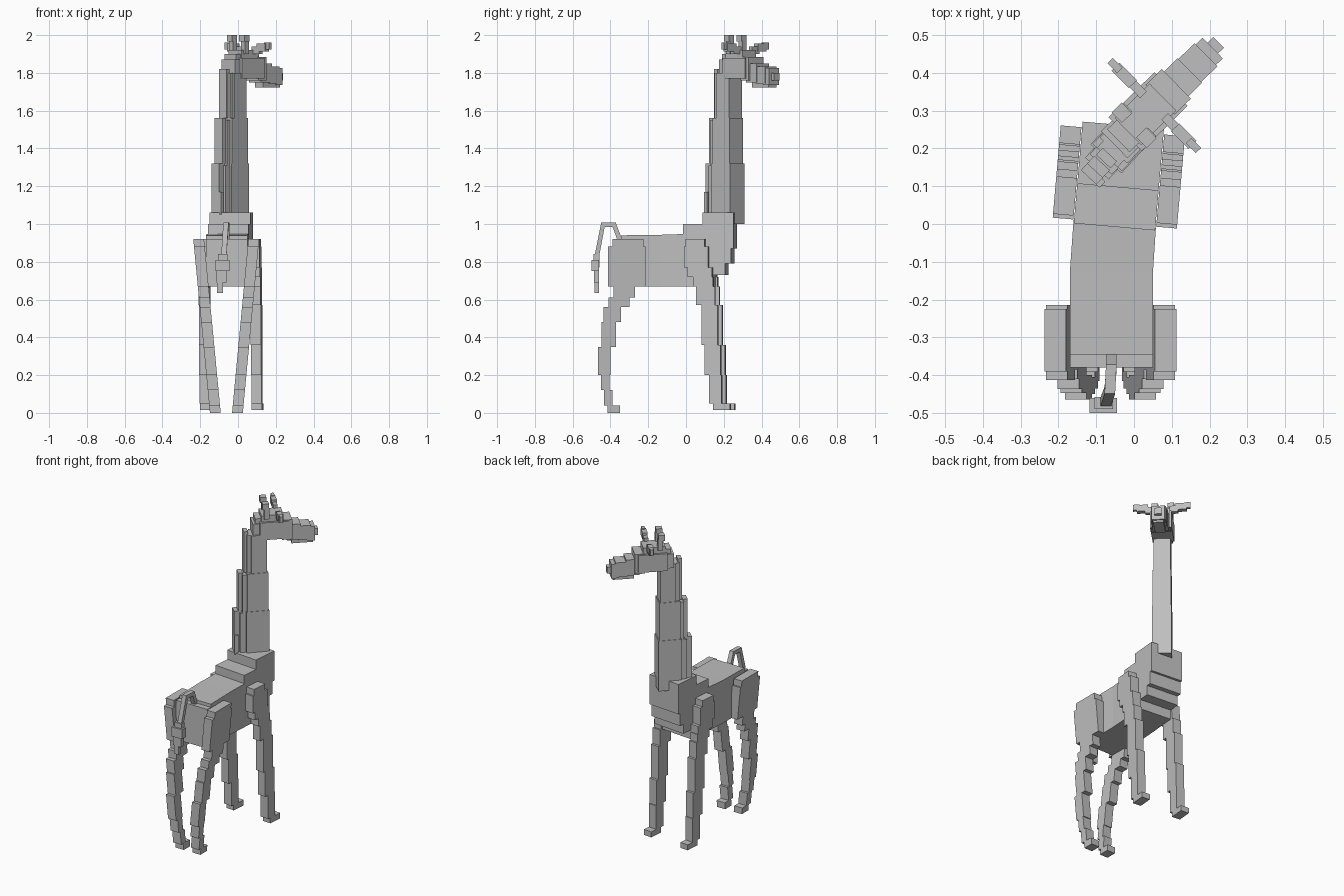
import bpy, bmesh, math
from mathutils import Matrix, Vector

grey = bpy.data.materials.new("light_grey")
grey.diffuse_color = (0.52, 0.52, 0.52, 1)


def frame(x, y, degrees):
    return Matrix.Translation((x, y, 0)) @ Matrix.Rotation(math.radians(degrees), 4, 'Z')


def finish(name, bm):
    bmesh.ops.recalc_face_normals(bm, faces=bm.faces[:])
    mesh = bpy.data.meshes.new(name)
    bm.to_mesh(mesh)
    bm.free()
    mesh.materials.append(grey)
    obj = bpy.data.objects.new(name, mesh)
    bpy.context.collection.objects.link(obj)
    return obj


def add_box(bm, b, m):
    """b = x0, x1, y0, y1, z0, z1 in the frame m"""
    size = Matrix.Diagonal((b[1] - b[0], b[3] - b[2], b[5] - b[4], 1))
    mid = Matrix.Translation(((b[0] + b[1]) / 2, (b[2] + b[3]) / 2, (b[4] + b[5]) / 2))
    bmesh.ops.create_cube(bm, size=1, matrix=m @ mid @ size)


def boxes(name, parts, m=Matrix()):
    bm = bmesh.new()
    for b in parts:
        add_box(bm, b, m)
    return finish(name, bm)


def sym(w, y0, y1, z0, z1):
    return (-w / 2, w / 2, y0, y1, z0, z1)


def loft(name, rings):
    bm = bmesh.new()
    loops = [[bm.verts.new(p) for p in r] for r in rings]
    for a, b in zip(loops, loops[1:]):
        for i in range(4):
            bm.faces.new((a[i], a[(i + 1) % 4], b[(i + 1) % 4], b[i]))
    bm.faces.new(loops[0])
    bm.faces.new(loops[-1])
    return finish(name, bm)


# Barrel of the body, bending slightly into the chest
def ring(xl, yl, xr, yr, top):
    return [(xl, yl, 0.67), (xr, yr, 0.67), (xr, yr, top), (xl, yl, top)]


loft("body", [ring(-0.17, -0.345, 0.05, -0.345, 0.94),
              ring(-0.17, -0.13, 0.05, -0.13, 0.943),
              ring(-0.16, 0.01, 0.058, -0.01, 0.947)])
boxes("rump", [(-0.17, 0.05, -0.38, -0.34, 0.67, 0.92)])

# Chest with stepped underside and withers
chest = frame(-0.04, 0.127, -5)
boxes("chest", [sym(0.216, -0.135, 0.02, 0.67, 1.0),
                sym(0.216, 0.02, 0.09, 0.73, 1.0),
                sym(0.216, 0.09, 0.12, 0.79, 1.0),
                sym(0.216, 0.12, 0.135, 0.87, 1.0),
                sym(0.216, -0.03, 0.135, 1.0, 1.06)], chest)

# Forelegs: y0, y1, z0, z1 per step
fore = [(-0.115, -0.015, 0.88, 0.92), (-0.125, 0.005, 0.77, 0.88),
        (-0.105, 0.025, 0.72, 0.77), (-0.075, 0.03, 0.67, 0.72),
        (-0.06, 0.04, 0.57, 0.67), (-0.03, 0.055, 0.36, 0.57),
        (-0.015, 0.07, 0.2, 0.36), (0.01, 0.075, 0.05, 0.2),
        (0.03, 0.12, 0.015, 0.05)]
for side, x in (("left", -0.1375), ("right", 0.1375)):
    boxes(side + "_foreleg", [(x - 0.0275, x + 0.0275, *s) for s in fore], chest)

# Hind legs lean inward towards the feet
hind = [(-0.39, -0.225, 0.88, 0.92), (-0.413, -0.215, 0.67, 0.88),
        (-0.385, -0.27, 0.61, 0.67), (-0.41, -0.30, 0.56, 0.61),
        (-0.437, -0.345, 0.48, 0.56), (-0.447, -0.37, 0.35, 0.48),
        (-0.465, -0.40, 0.2, 0.35), (-0.45, -0.405, 0.12, 0.2),
        (-0.435, -0.39, 0.04, 0.12), (-0.415, -0.35, 0.0, 0.04)]
for side, x, lean in (("left", -0.12, -0.096), ("right", -0.003, 0.094)):
    m = Matrix.Identity(4)
    m[0][2] = lean
    boxes(side + "_hind_leg", [(x - 0.0285, x + 0.0285, *s) for s in hind], m)

# Neck in three sections, turned towards the head
neck = frame(-0.03, 0.22, -43)
boxes("neck", [sym(0.112, -0.065, 0.070, 1.0, 1.32),
               sym(0.106, -0.060, 0.064, 1.32, 1.56),
               sym(0.100, -0.035, 0.058, 1.56, 1.80)], neck)
boxes("mane", [sym(0.085, -0.10, -0.06, 1.02, 1.31),
               sym(0.056, -0.132, -0.09, 1.02, 1.32),
               sym(0.080, -0.085, -0.05, 1.31, 1.55),
               sym(0.056, -0.108, -0.08, 1.32, 1.56),
               sym(0.075, -0.06, -0.03, 1.55, 1.80),
               sym(0.052, -0.075, -0.05, 1.56, 1.82),
               (0.01, 0.04, -0.132, -0.11, 1.05, 1.17)], neck)

# Head, measured from the ears along the facing direction
head = frame(0.055, 0.315, -45.5)
boxes("skull", [sym(0.10, -0.15, -0.10, 1.78, 1.87),
                sym(0.085, -0.135, -0.09, 1.86, 1.90),
                sym(0.125, -0.11, 0.06, 1.77, 1.88),
                sym(0.10, -0.10, 0.03, 1.87, 1.92),
                sym(0.11, 0.02, 0.08, 1.76, 1.885)], head)
boxes("muzzle", [sym(0.092, 0.05, 0.13, 1.75, 1.85),
                 sym(0.086, 0.12, 0.19, 1.745, 1.835),
                 sym(0.076, 0.17, 0.215, 1.735, 1.825),
                 sym(0.04, 0.20, 0.237, 1.76, 1.80),
                 sym(0.06, 0.08, 0.205, 1.722, 1.75)], head)

# Ears and horns in mirrored pairs
for side, s in (("left", -1), ("right", 1)):
    def pair(x0, x1, *rest):
        return (min(s * x0, s * x1), max(s * x0, s * x1), *rest)
    boxes(side + "_ear", [pair(0.04, 0.095, -0.015, 0.01, 1.90, 1.94),
                          pair(0.08, 0.145, -0.018, 0.012, 1.913, 1.955),
                          pair(0.13, 0.167, -0.012, 0.008, 1.925, 1.96)], head)
    boxes(side + "_horn", [pair(0.03, 0.06, -0.085, -0.055, 1.90, 1.97),
                           pair(0.027, 0.066, -0.095, -0.058, 1.965, 2.0)], head)

# Arched tail with a tuft
path = [(-0.06, -0.352, 0.92), (-0.06, -0.38, 0.995), (-0.064, -0.44, 0.995),
        (-0.075, -0.472, 0.83)]
h = 0.014
loft("tail", [[(x - h, y - dy, z - dz), (x + h, y - dy, z - dz),
               (x + h, y + dy, z + dz), (x - h, y + dy, z + dz)]
              for (x, y, z), (dy, dz) in zip(path, [(-0.012, -0.003), (-0.008, -0.012),
                                                    (0.009, -0.012), (0.012, -0.002)])])
boxes("tail_tuft", [(-0.105, -0.055, -0.49, -0.458, 0.77, 0.84),
                    (-0.118, -0.045, -0.50, -0.46, 0.75, 0.81),
                    (-0.115, -0.06, -0.488, -0.46, 0.69, 0.76),
                    (-0.11, -0.08, -0.485, -0.46, 0.635, 0.70)])
